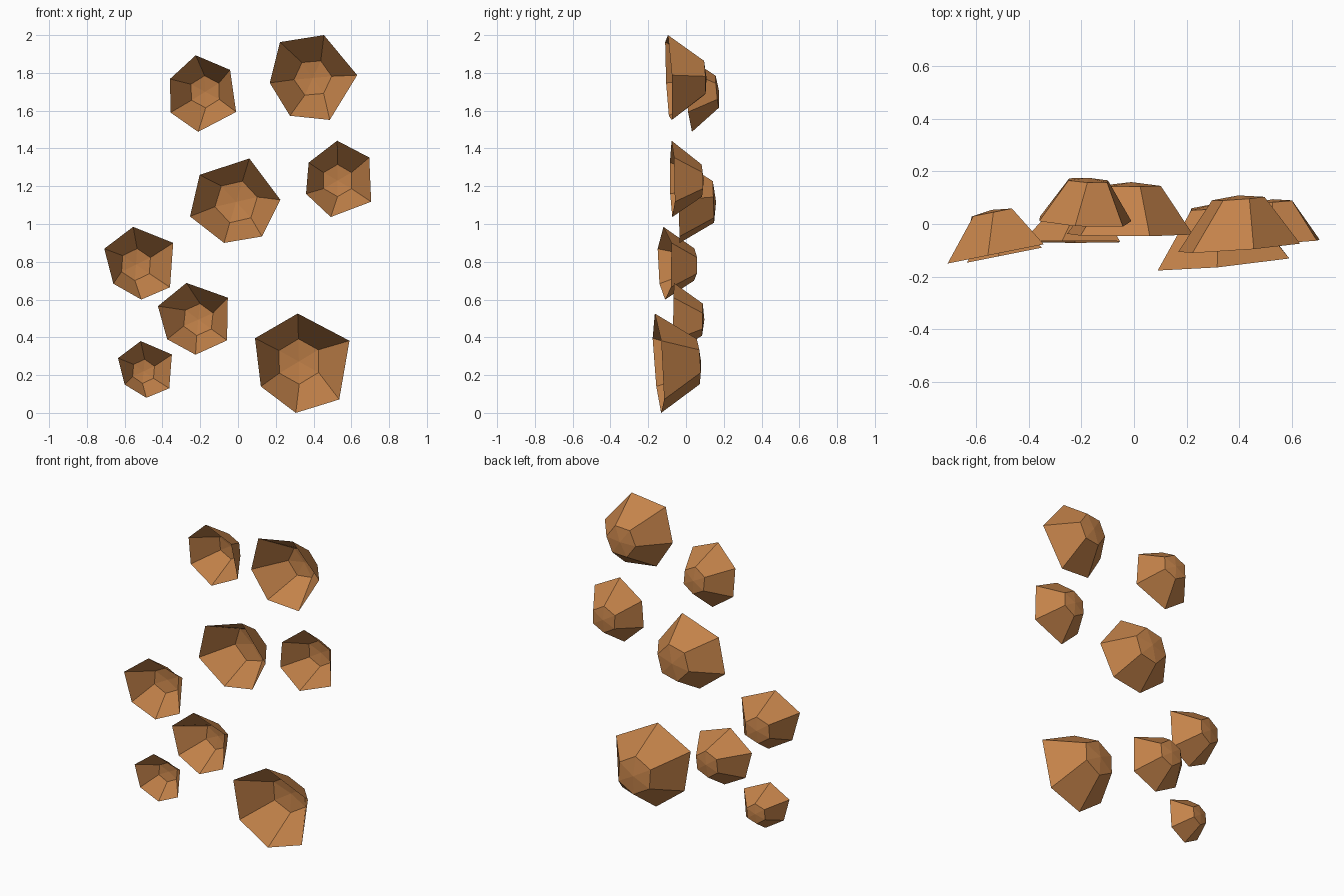
import bpy, bmesh, math

if "Cube" in bpy.data.objects:
    bpy.data.objects.remove(bpy.data.objects["Cube"])

clay = bpy.data.materials.new("warm_brown")
clay.diffuse_color = (0.55, 0.225, 0.068, 1)
clay.use_nodes = True
clay.node_tree.nodes["Principled BSDF"].inputs["Base Color"].default_value = clay.diffuse_color


def hold(name, rim, base, tilt, depth, cap, radius, angle):
    """Open faceted shell: six-sided rim at the front, small hexagonal cap behind.
    rim: (x, z) outline clockwise; base: (x, y, z) of rim plane; tilt: y slope along x and z;
    cap: (x, z) centre; angle: direction of the first cap corner."""
    def plane(x, z):
        return base[1] + tilt[0] * (x - base[0]) + tilt[1] * (z - base[2])

    bm = bmesh.new()
    outer = [bm.verts.new((x, plane(x, z), z)) for x, z in rim]
    inner = []
    for i in range(6):
        a = math.radians(angle - 60 * i)
        x, z = cap[0] + radius * math.cos(a), cap[1] + radius * math.sin(a)
        inner.append(bm.verts.new((x, plane(x, z) + depth, z)))
    tip = bm.verts.new((cap[0], plane(*cap) + depth + radius * 0.12, cap[1]))

    # Sloping walls and the shallow cap, facing away from the open front
    for i in range(6):
        j = (i + 1) % 6
        bm.faces.new((outer[i], outer[j], inner[j], inner[i]))
        bm.faces.new((inner[i], inner[j], tip))
    bm.normal_update()
    if sum(f.normal.y for f in bm.faces) < 0:
        bmesh.ops.reverse_faces(bm, faces=bm.faces[:])
    mesh = bpy.data.meshes.new(name)
    bm.to_mesh(mesh)
    bm.free()
    mesh.materials.append(clay)
    bpy.context.collection.objects.link(bpy.data.objects.new(name, mesh))


# Upper pair
hold("top_left_hold",
     [(-.224, 1.893), (-.042, 1.816), (-.01, 1.593), (-.211, 1.488), (-.357, 1.59), (-.36, 1.768)],
     (-.185, .01, 1.69), (-.05, -.10), .157, (-.174, 1.70), .085, 92)
hold("top_right_hold",
     [(.222, 1.963), (.455, 2.0), (.631, 1.788), (.486, 1.551), (.275, 1.573), (.168, 1.747)],
     (.40, -.09, 1.77), (.07, -.04), .187, (.396, 1.773), .10, 125)

# Middle pair
hold("centre_hold",
     [(.06, 1.347), (.224, 1.128), (.127, .934), (-.074, .90), (-.254, 1.04), (-.203, 1.26)],
     (0, -.04, 1.13), (0, -.03), .185, (-.01, 1.117), .115, 73)
hold("middle_right_hold",
     [(.525, 1.441), (.695, 1.352), (.705, 1.118), (.491, 1.037), (.36, 1.16), (.374, 1.325)],
     (.53, -.073, 1.24), (.07, -.015), .157, (.527, 1.23), .085, 90)

# Lower group
hold("middle_left_hold",
     [(-.555, .985), (-.343, .90), (-.36, .665), (-.512, .60), (-.66, .684), (-.708, .869)],
     (-.508, -.11, .785), (.20, 0), .16, (-.54, .785), .085, 86)
hold("lower_middle_hold",
     [(-.273, .688), (-.054, .61), (-.058, .384), (-.225, .308), (-.375, .39), (-.424, .565)],
     (-.21, -.068, .49), (0, .02), .155, (-.21, .494), .085, 84)
hold("bottom_left_hold",
     [(-.515, .38), (-.35, .309), (-.364, .13), (-.485, .08), (-.60, .15), (-.635, .29)],
     (-.485, -.117, .22), (.20, 0), .122, (-.50, .22), .064, 85)
hold("bottom_right_hold",
     [(.316, .526), (.59, .382), (.536, .071), (.306, 0), (.121, .14), (.09, .395)],
     (.33, -.147, .27), (.09, -.065), .213, (.322, .272), .12, 91)
